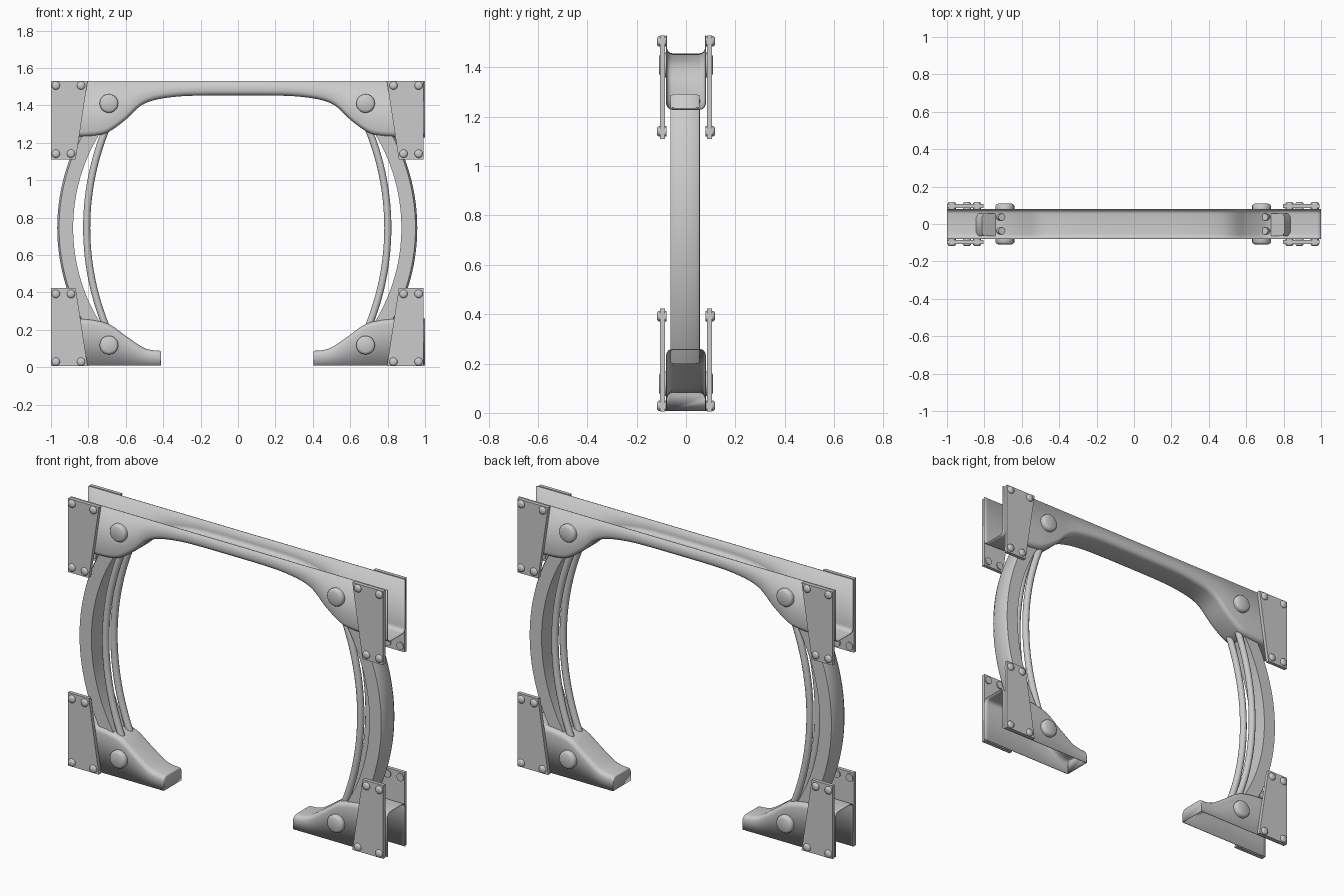
import bpy, bmesh, math
from mathutils import Vector

if "Cube" in bpy.data.objects:
    bpy.data.objects.remove(bpy.data.objects["Cube"], do_unlink=True)

grey = bpy.data.materials.new("plain_grey")
grey.use_nodes = True
GREY = (0.6, 0.6, 0.6, 1)
grey.diffuse_color = GREY
grey.node_tree.nodes["Principled BSDF"].inputs["Base Color"].default_value = GREY

SHIFT = -0.004          # mirror plane of the two legs
HALF_W = 0.079          # half depth of the channels


def finish(name, bm, smooth=True, shell=0):
    bmesh.ops.recalc_face_normals(bm, faces=bm.faces)
    mesh = bpy.data.meshes.new(name)
    bm.to_mesh(mesh)
    bm.free()
    ob = bpy.data.objects.new(name, mesh)
    bpy.context.collection.objects.link(ob)
    mesh.materials.append(grey)
    if shell:
        mod = ob.modifiers.new("wall", "SOLIDIFY")
        mod.thickness = shell
        mod.offset = 0
    if smooth:
        bpy.ops.object.select_all(action="DESELECT")
        ob.select_set(True)
        bpy.context.view_layer.objects.active = ob
        bpy.ops.object.shade_smooth_by_angle(angle=math.radians(35))
    return ob


def bridge(bm, rings, closed=True):
    for a, b in zip(rings, rings[1:]):
        n = len(a)
        for i in range(n if closed else n - 1):
            j = (i + 1) % n
            bm.faces.new((a[i], a[j], b[j], b[i]))


def spline(pts, steps=5):
    # Smooth curve through the profile points
    p = [Vector(q) for q in [pts[0]] + pts + [pts[-1]]]
    out = []
    for a, b, c, d in zip(p, p[1:], p[2:], p[3:]):
        for k in range(steps):
            t = k / steps
            out.append(0.5 * (2 * b + (c - a) * t + (2 * a - 5 * b + 4 * c - d) * t * t
                              + (3 * b - a - 3 * c + d) * t ** 3))
    return out + [p[-1]]


def channel(name, profile, rim, cap_first=False):
    # Thin U-shaped shell: flat rim edge at one height, curved rounded web
    bm = bmesh.new()
    rings = []
    for x, z in profile:
        sgn = 1 if rim > z else -1
        r = 0.025
        half = [(HALF_W, rim)]
        for k in range(5):
            a = math.pi / 2 * k / 4
            half.append((HALF_W - r + r * math.cos(a), z + sgn * (r - r * math.sin(a))))
        section = half + [(-y, h) for y, h in reversed(half)]
        rings.append([bm.verts.new((x, y, h)) for y, h in section])
    bridge(bm, rings, closed=False)
    if cap_first:
        bm.faces.new(rings[0])
    return finish(name, bm, shell=0.004)


def arc_sweep(name, section, radius, mid_x, half_z, side, mid_z=0.745, steps=28):
    # Sweep a (radial, y) section along a bowed arc, bulging outwards
    bm = bmesh.new()
    top = math.asin(half_z / radius)
    rings = []
    for k in range(steps + 1):
        a = -top + 2 * top * k / steps
        rings.append([bm.verts.new((side * (mid_x - radius + (radius + u) * math.cos(a)) + SHIFT,
                                    y, mid_z + (radius + u) * math.sin(a)))
                      for u, y in section])
    bridge(bm, rings)
    bm.faces.new(rings[0])
    bm.faces.new(rings[-1])
    return finish(name, bm)


def stud(name, x, z, face, profile, n=20):
    # Round head turned about the y axis, profile = (radius, depth)
    bm = bmesh.new()
    rings = [[bm.verts.new((x + r * math.cos(2 * math.pi * i / n), face * d,
                            z + r * math.sin(2 * math.pi * i / n))) for i in range(n)]
             for r, d in profile]
    bridge(bm, rings)
    bm.faces.new(rings[0])
    bm.faces.new(rings[-1])
    return finish(name, bm)


def plate(name, outline, face):
    bm = bmesh.new()
    rings = [[bm.verts.new((x, face * d, z)) for x, z in outline] for d in (0.086, 0.106)]
    bridge(bm, rings)
    bm.faces.new(rings[0])
    bm.faces.new(rings[-1])
    return finish(name, bm, smooth=False)


# Top beam: open-topped channel with deep haunches
haunch = [(1.0, 1.23), (0.85, 1.234), (0.76, 1.24), (0.695, 1.258), (0.607, 1.32),
          (0.527, 1.395), (0.447, 1.43), (0.31, 1.45), (0.15, 1.455)]
curve = spline(haunch)
beam_line = [(-x, z) for x, z in curve] + [(x, z) for x, z in reversed(curve)]
channel("top_beam", beam_line, 1.53)

# Foot outline from toe to outer end
foot = [(0.409, 0.078), (0.416, 0.086), (0.46, 0.09), (0.51, 0.107), (0.6, 0.168),
        (0.675, 0.222), (0.75, 0.247), (0.84, 0.257), (1.0, 0.257)]

# Post and tube sections
w, front, back, c = 0.0425, -0.063, 0.055, 0.018
post_section = [(-w, front), (w - 0.01, front), (w, front + c),
                (w, back - c), (w - 0.01, back), (-w, back)]
tube = [(0.019 * math.cos(math.pi * k / 6), 0.019 * math.sin(math.pi * k / 6)) for k in range(12)]

bolt_profile = [(0.05, 0.078), (0.05, 0.098), (0.046, 0.104), (0.036, 0.109)]
rivet_profile = [(0.022, 0.08), (0.022, 0.109), (0.019, 0.114), (0.012, 0.118)]

for side, label in ((1, "left"), (-1, "right")):
    def mx(x):
        return side * x + SHIFT

    channel(label + "_foot", [(mx(x) if x < 1 else side, z) for x, z in spline(foot)],
            0.008, cap_first=True)
    arc_sweep(label + "_post", post_section, 1.007, 0.92, 0.525, side)
    for y, spot in ((-0.037, "front"), (0.037, "back")):
        arc_sweep(f"{label}_{spot}_tube", [(u, v + y) for u, v in tube], 1.4, 0.805, 0.525, side)

    for face, spot in ((-1, "front"), (1, "back")):
        tag = f"{label}_{spot}"
        for z, level in ((1.41, "upper"), (0.118, "lower")):
            stud(f"{tag}_{level}_bolt", mx(0.686), z, face, bolt_profile)

        # Tapered gusset plates, wide end against the channel rim
        for wide, narrow, level in ((1.53, 1.11, "upper"), (0.005, 0.423, "lower")):
            plate(f"{tag}_{level}_plate",
                  [(mx(0.995), wide), (mx(0.8), wide), (mx(0.864), narrow), (mx(0.995), narrow)],
                  face)
            d = math.copysign(0.024, wide - narrow)
            for x, z in ((0.97, wide - d), (0.835, wide - d),
                         (0.97, narrow + d * 1.3), (0.889, narrow + d * 1.3)):
                stud(f"{tag}_{level}_rivet", mx(x), z, face, rivet_profile)
